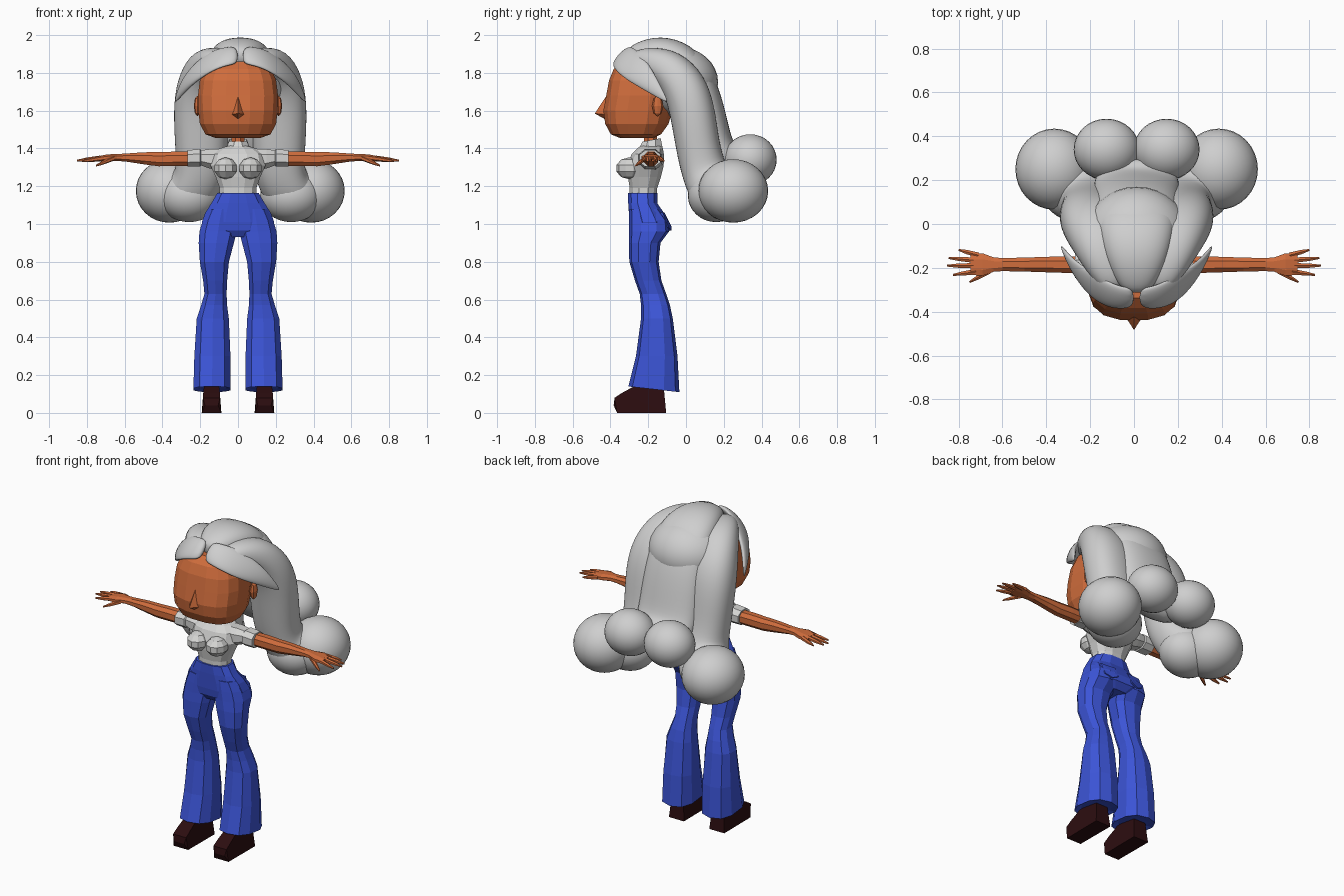
import bpy, bmesh, math
from mathutils import Vector as V, Matrix


def colour(name, r, g, b):
    m = bpy.data.materials.new(name)
    m.diffuse_color = (r, g, b, 1)
    return m


HAIR = colour("pale_grey_hair", 0.62, 0.62, 0.62)
SHIRT = colour("white_cotton", 0.66, 0.66, 0.65)
SKIN = colour("warm_skin", 0.62, 0.15, 0.045)
DENIM = colour("blue_denim", 0.045, 0.09, 0.68)
LEATHER = colour("dark_leather", 0.025, 0.004, 0.005)
HX = 0.012  # hair sits slightly off centre


def finish(name, bm, mat, smooth=False, subsurf=0):
    bmesh.ops.recalc_face_normals(bm, faces=bm.faces)
    me = bpy.data.meshes.new(name)
    bm.to_mesh(me)
    bm.free()
    me.materials.append(mat)
    ob = bpy.data.objects.new(name, me)
    bpy.context.collection.objects.link(ob)
    if subsurf:
        ob.modifiers.new("round", "SUBSURF").levels = subsurf
        ob.modifiers["round"].render_levels = subsurf
    for p in me.polygons:
        p.use_smooth = smooth
    return ob


def loft(name, rings, mat, n=12, p=2.0, **kw):
    """Skin superellipse rings given as (centre, half axis u, half axis v)."""
    bm = bmesh.new()
    loops = []
    for c, u, v in rings:
        loop = []
        for i in range(n):
            a = 2 * math.pi * (i + 0.5) / n
            cu, sv = math.cos(a), math.sin(a)
            cu = math.copysign(abs(cu) ** (2 / p), cu)
            sv = math.copysign(abs(sv) ** (2 / p), sv)
            loop.append(bm.verts.new(V(c) + V(u) * cu + V(v) * sv))
        loops.append(loop)
    for a, b in zip(loops, loops[1:]):
        for i in range(n):
            bm.faces.new((a[i], a[(i + 1) % n], b[(i + 1) % n], b[i]))
    bm.faces.new(loops[0])
    bm.faces.new(loops[-1])
    return finish(name, bm, mat, **kw)


def zring(z, x0, x1, y0, y1, tilt=0):
    return (((x0 + x1) / 2, (y0 + y1) / 2, z), ((x1 - x0) / 2, 0, 0), (0, (y1 - y0) / 2, tilt))


def strand(name, pts, mat):
    """Smooth lock of hair along (centre, half width, half thickness) points."""
    cs = [V(q[0]) for q in pts]
    rings = []
    for i, (c, a, b) in enumerate(pts):
        t = (cs[min(i + 1, len(cs) - 1)] - cs[max(i - 1, 0)]).normalized()
        u = V((1, 0, 0))
        u = (u - t * u.dot(t)).normalized()
        rings.append((c, u * a, t.cross(u) * b))
    return loft(name, rings, mat, smooth=True, subsurf=2, p=2.3)


def ball(name, c, r, mat, seg=32, rot=None, smooth=True):
    bm = bmesh.new()
    m = Matrix.Translation(c) @ (rot or Matrix()) @ Matrix.Diagonal((*r, 1))
    bmesh.ops.create_uvsphere(bm, u_segments=seg, v_segments=seg // 2, radius=1, matrix=m)
    return finish(name, bm, mat, smooth=smooth)


def hull(name, pts, mat):
    bm = bmesh.new()
    vs = [bm.verts.new(q) for q in pts]
    bmesh.ops.convex_hull(bm, input=vs)
    return finish(name, bm, mat)


# head, nose and neck
loft("head", [zring(z, -x, x, f, b) for z, x, f, b in (
    (1.455, .12, -.35, -.17), (1.475, .175, -.40, -.13), (1.53, .205, -.43, -.09),
    (1.60, .213, -.44, -.07), (1.68, .215, -.425, -.06), (1.76, .205, -.41, -.06),
    (1.82, .18, -.385, -.08), (1.86, .12, -.34, -.12))], SKIN, n=16, p=2.7)
hull("nose", [(0, -.42, 1.68), (0, -.483, 1.585), (0, -.42, 1.55),
              (.035, -.43, 1.58), (-.035, -.43, 1.58)], SKIN)
loft("neck", [zring(z, -.038, .038, -.225, -.15) for z in (1.38, 1.48)], SKIN, n=8)

# shirt body and collar
loft("shirt", [zring(z, -x, x, f, b) for z, x, f, b in (
    (1.14, .10, -.30, -.155), (1.19, .10, -.30, -.15), (1.25, .122, -.31, -.13),
    (1.31, .15, -.315, -.115), (1.37, .145, -.29, -.115), (1.40, .10, -.26, -.12),
    (1.415, .05, -.24, -.13))], SHIRT, n=12, p=2.4)
loft("collar", [zring(1.385, -.075, .075, -.26, -.115), zring(1.445, -.05, .05, -.235, -.13, .01),
                zring(1.41, -.035, .035, -.22, -.15)], SHIRT, n=8)

# pants seat
loft("pants_seat", [zring(z, -x, x, f, b) for z, x, f, b in (
    (.93, .10, -.27, -.12), (.965, .185, -.295, -.085), (1.01, .197, -.302, -.085),
    (1.06, .178, -.305, -.115), (1.11, .145, -.308, -.15), (1.165, .112, -.31, -.15))],
    DENIM, n=12, p=2.5)

for s, side in ((1, "left"), (-1, "right")):
    ball(side + "_ear", (s * .214, -.15, 1.625), (.02, .03, .055), SKIN, 8, smooth=False)
    ball(side + "_bust", (s * .066, -.30, 1.295), (.064, .072, .058), SHIRT, 10, smooth=False)

    # sleeve with cuff, then arm
    loft(side + "_sleeve", [((s * x, -.19, z), (0, w, 0), (0, 0, h)) for x, w, z, h in (
        (.08, .07, 1.34, .06), (.15, .065, 1.345, .055), (.195, .055, 1.35, .043),
        (.20, .062, 1.35, .05), (.268, .06, 1.347, .047))], SHIRT, n=8, p=2.3)
    loft(side + "_arm", [((s * x, -.185, z), (0, w, 0), (0, 0, h)) for x, w, z, h in (
        (.22, .04, 1.345, .04), (.33, .04, 1.345, .041), (.42, .037, 1.343, .04),
        (.50, .034, 1.348, .034), (.60, .032, 1.352, .022), (.64, .035, 1.352, .02),
        (.69, .055, 1.35, .02), (.745, .05, 1.345, .014))], SKIN, n=8, p=2.3)

    # fingers and thumb
    for i, (x0, y0, x1, y1, z1) in enumerate((
            (.71, -.142, .80, -.118, 1.335), (.73, -.165, .845, -.155, 1.337),
            (.73, -.19, .853, -.19, 1.335), (.72, -.217, .825, -.232, 1.332),
            (.66, -.215, .75, -.265, 1.31))):
        d = V((s * (x1 - x0), y1 - y0, 0)).normalized()
        w = V((-d.y, d.x, 0))
        a, b = V((s * x0, y0, 1.348)), V((s * x1, y1, z1))
        loft("%s_finger_%d" % (side, i + 1), [
            (a.lerp(b, t), w * r, (0, 0, r)) for t, r in ((0, .014), (.6, .011), (1, .005))],
            SKIN, n=6)

    # flared trouser leg with a hollow hem
    rows = ((.135, .06, .215, -.26, -.08), (.125, .035, .24, -.305, -.035),
            (.30, .036, .235, -.265, -.045), (.50, .045, .222, -.238, -.07),
            (.57, .055, .198, -.238, -.085), (.63, .058, .18, -.245, -.105),
            (.70, .055, .187, -.27, -.13), (.80, .045, .205, -.30, -.145),
            (.90, .018, .212, -.303, -.135), (.96, .003, .208, -.302, -.09),
            (1.02, .003, .19, -.302, -.095), (1.08, .01, .16, -.30, -.14))
    loft(side + "_trouser_leg", [
        zring(z, min(s * i, s * o), max(s * i, s * o), f, b, -.015 if z < .2 else 0)
        for z, i, o, f, b in rows], DENIM, n=10, p=2.5)

    # back pocket
    hull(side + "_back_pocket", [(s * x, y + d, z) for d in (0, .012) for x, y, z in (
        (.045, -.125, 1.06), (.14, -.135, 1.06), (.05, -.088, .985),
        (.135, -.105, .985), (.092, -.09, .965))], DENIM)

    # chunky shoe
    prof = ((-.365, 0, .05), (-.378, .08, .045), (-.34, .105, .044),
            (-.24, .16, .038), (-.12, .16, .038), (-.105, 0, .052))
    hull(side + "_shoe", [(s * .14 + k * w, y, z) for k in (-1, 1) for y, z, w in prof]
         + [(s * .14 + k * .035, -.383, .04) for k in (-1, 1)], LEATHER)

    # side lock of hair ending in a round curl
    h = lambda x, y, z: (HX + s * x, y, z)
    strand(side + "_side_lock", [
        (h(.08, -.30, 1.865), .06, .04), (h(.12, -.21, 1.87), .10, .075),
        (h(.165, -.09, 1.83), .13, .11), (h(.20, -.005, 1.73), .145, .125),
        (h(.21, .035, 1.60), .15, .125), (h(.205, .06, 1.42), .145, .12),
        (h(.205, .095, 1.27), .14, .125), (h(.25, .15, 1.18), .15, .15),
        (h(.33, .21, 1.165), .14, .14)], HAIR)
    ball(side + "_side_curl", h(.375, .25, 1.175), (.178, .185, .168), HAIR)
    ball(side + "_side_curl_root", h(.27, .16, 1.15), (.165, .15, .14), HAIR)
    ball(side + "_back_curl", h(.137, .34, 1.34), (.15, .14, .135), HAIR)

    # swept fringe: leaf shaped plate between an upper and a lower edge
    rings = []
    for up, lo in (((.012, -.29, 1.93), (.008, -.37, 1.845)),
                   ((.07, -.285, 1.932), (.07, -.385, 1.838)),
                   ((.14, -.255, 1.915), (.145, -.37, 1.81)),
                   ((.22, -.205, 1.86), (.215, -.32, 1.765)),
                   ((.295, -.155, 1.775), (.28, -.225, 1.71)),
                   ((.342, -.095, 1.65), (.338, -.10, 1.64))):
        u, l = V(h(*up)), V(h(*lo))
        c = (u + l) / 2
        out = (c - V((HX, -.15, 1.68))).normalized()
        rings.append((c + out * .006, (u - l) / 2 * 1.06, out * (.022 if up[0] < .3 else .006)))
    loft(side + "_fringe", rings, HAIR, n=10, smooth=True, subsurf=2)

# central lock sweeping over the crown and down the back
strand("central_lock", [
    ((HX, -.315, 1.885), .05, .035), ((HX, -.26, 1.895), .10, .07),
    ((HX, -.15, 1.90), .155, .105), ((HX, -.03, 1.87), .18, .11),
    ((HX, .05, 1.76), .195, .11), ((HX, .10, 1.60), .205, .11),
    ((HX, .14, 1.44), .205, .105), ((HX, .20, 1.34), .20, .10),
    ((HX, .29, 1.32), .16, .09)], HAIR)
ball("hair_cap", (HX, -.05, 1.75), (.24, .22, .19), HAIR)
